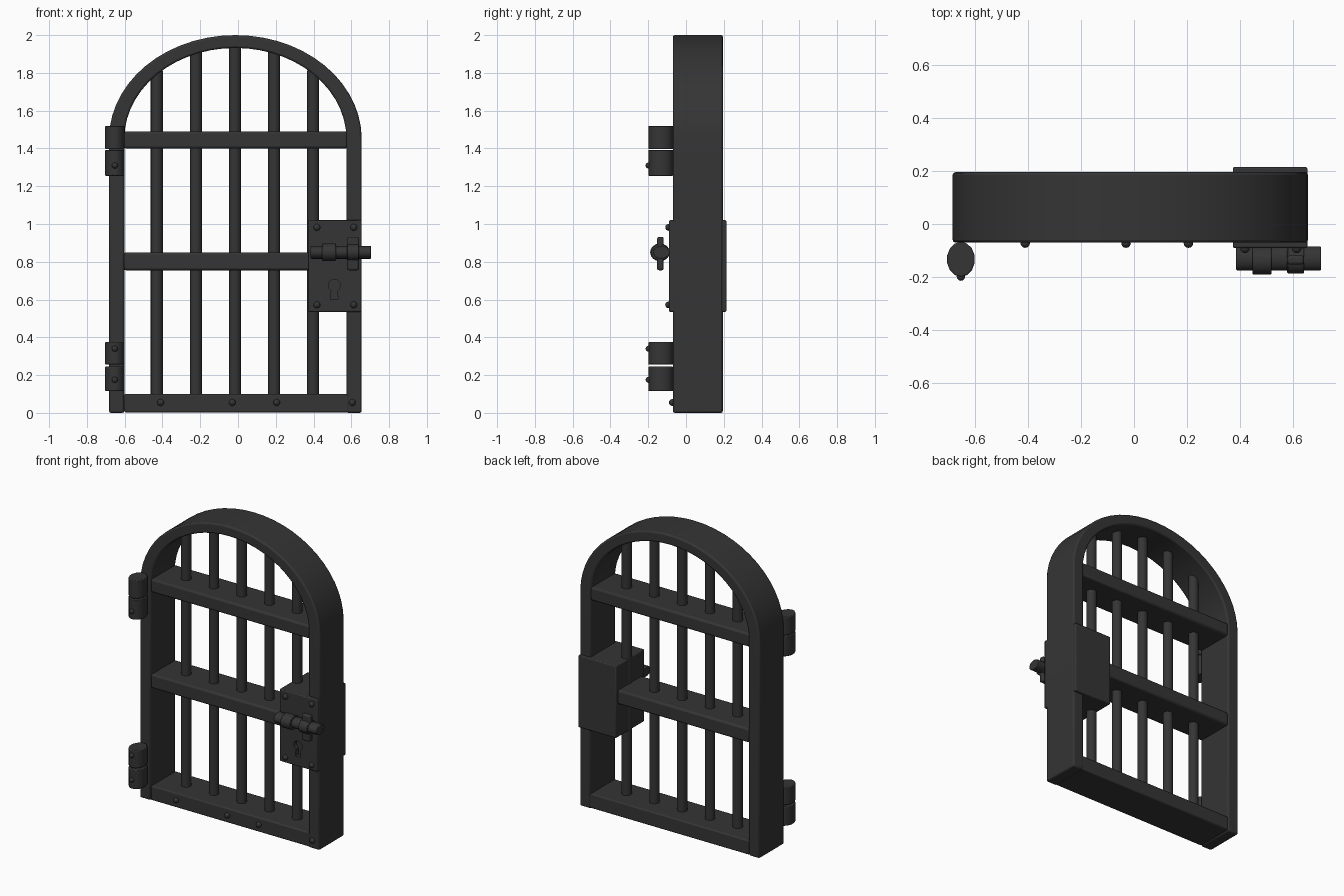
import bpy, bmesh, math
from mathutils import Matrix, Vector

if "Cube" in bpy.data.objects:
    bpy.data.objects.remove(bpy.data.objects["Cube"])

iron = bpy.data.materials.new("dark iron")
iron.diffuse_color = (0.035, 0.035, 0.035, 1)
iron.use_nodes = True
iron.node_tree.nodes["Principled BSDF"].inputs["Base Color"].default_value = iron.diffuse_color

Y0, Y1 = -0.07, 0.195          # front and back of the gate
YC = (Y0 + Y1) / 2
CX, SPRING = -0.014, 1.45      # arch centre and spring height


def finish(bm, name, bevel=0.0, smooth=True):
    bmesh.ops.recalc_face_normals(bm, faces=bm.faces)
    me = bpy.data.meshes.new(name)
    bm.to_mesh(me)
    bm.free()
    ob = bpy.data.objects.new(name, me)
    bpy.context.collection.objects.link(ob)
    me.materials.append(iron)
    bpy.ops.object.select_all(action='DESELECT')
    bpy.context.view_layer.objects.active = ob
    ob.select_set(True)
    if smooth:
        bpy.ops.object.shade_smooth_by_angle(angle=math.radians(35))
    if bevel:
        m = ob.modifiers.new("bevel", 'BEVEL')
        m.width, m.segments, m.limit_method = bevel, 2, 'ANGLE'
        m.angle_limit = math.radians(40)
    return ob


def box(name, x, y, z, bevel=0.008):
    bm = bmesh.new()
    bmesh.ops.create_cube(bm, size=1)
    for v in bm.verts:
        v.co = Vector([(r[0] + r[1]) / 2 + c * (r[1] - r[0]) for r, c in zip((x, y, z), v.co)])
    return finish(bm, name, bevel)


def rod(name, centre, rx, ry, length, axis='Z', sides=16, bevel=0.0):
    bm = bmesh.new()
    bmesh.ops.create_cone(bm, cap_ends=True, segments=sides, radius1=1, radius2=1, depth=1)
    rot = Matrix.Rotation(math.pi / 2, 4, 'Y') if axis == 'X' else Matrix.Identity(4)
    bm.transform(Matrix.Translation(centre) @ rot @ Matrix.Diagonal((rx, ry, length, 1)))
    return finish(bm, name, bevel)


def rivet(name, x, y, z, r=0.018):
    bm = bmesh.new()
    bmesh.ops.create_uvsphere(bm, u_segments=12, v_segments=8, radius=r)
    bm.transform(Matrix.Translation((x, y, z)))
    finish(bm, name)


def extrude_y(bm, depth):
    res = bmesh.ops.extrude_face_region(bm, geom=bm.faces[:])
    bmesh.ops.translate(bm, vec=(0, depth, 0),
                        verts=[v for v in res['geom'] if isinstance(v, bmesh.types.BMVert)])


def outline(rx, rz, n=28):
    pts = [(CX - rx, 0.0)]
    for i in range(n + 1):
        a = math.pi * (1 - i / n)
        pts.append((CX + rx * math.cos(a), SPRING + rz * math.sin(a)))
    return pts + [(CX + rx, 0.0)]


# Arched frame with both stiles
bm = bmesh.new()
outer = [bm.verts.new((x, Y0, z)) for x, z in outline(0.669, 0.55)]
inner = [bm.verts.new((x, Y0, z)) for x, z in outline(0.588, 0.482)]
for i in range(len(outer) - 1):
    bm.faces.new((outer[i], outer[i + 1], inner[i + 1], inner[i]))
extrude_y(bm, Y1 - Y0)
finish(bm, "arched_frame", 0.01)

# Rails
box("bottom_rail", (-0.603, 0.65), (Y0 + 0.002, Y1 - 0.002), (0.003, 0.10))
box("middle_rail", (-0.605, 0.58), (Y0 + 0.004, Y1 - 0.004), (0.755, 0.85), 0.012)
box("upper_rail", (-0.605, 0.58), (Y0 + 0.004, Y1 - 0.004), (1.40, 1.49), 0.012)

# Upright bars, ending inside the arch
for i in range(5):
    x = -0.43 + i * 0.207
    top = SPRING + 0.482 * math.sqrt(1 - ((x - CX) / 0.588) ** 2) + 0.02
    rod("upright_bar", (x, YC, (0.05 + top) / 2), 0.032, 0.032, top - 0.05)

# Hinges: pairs of knuckles
for z0, z1 in ((0.115, 0.245), (0.255, 0.375), (1.255, 1.393), (1.397, 1.52)):
    rod("hinge_knuckle", (-0.652, -0.133, (z0 + z1) / 2), 0.053, 0.066, z1 - z0, sides=14, bevel=0.005)
for z in (0.175, 0.34, 1.31):
    rivet("hinge_rivet", -0.652, -0.198, z, 0.016)

# Bottom rail rivets
for x in (-0.41, -0.03, 0.205, 0.605):
    rivet("rail_rivet", x, Y0 - 0.002, 0.055)

# Lock case with keyhole cut into the front
case = box("lock_case", (0.372, 0.653), (-0.09, 0.214), (0.535, 1.02), 0.006)
bm = bmesh.new()
pts = [(0.49, 0.60), (0.53, 0.60)]
for i in range(13):
    a = math.radians(-60 + i * 25)
    pts.append((0.51 + 0.032 * math.cos(a), 0.675 + 0.032 * math.sin(a)))
bm.faces.new([bm.verts.new((x, -0.12, z)) for x, z in pts])
extrude_y(bm, 0.06)
cutter = finish(bm, "keyhole_cutter", smooth=False)
cutter.hide_render = True
cutter.hide_set(True)
cut = case.modifiers.new("keyhole", 'BOOLEAN')
cut.object, cut.operation, cut.solver = cutter, 'DIFFERENCE', 'EXACT'
for x in (0.418, 0.613):
    for z in (0.572, 0.982):
        rivet("lock_rivet", x, -0.092, z)

# Sliding bolt with collar and keeper strap
rod("bolt", (0.545, -0.13, 0.85), 0.034, 0.045, 0.32, 'X', bevel=0.004)
rod("bolt_collar", (0.482, -0.138, 0.85), 0.047, 0.052, 0.072, 'X', bevel=0.004)
rod("keeper_ring", (0.609, -0.136, 0.85), 0.044, 0.05, 0.064, 'X', bevel=0.004)
box("keeper_strap", (0.577, 0.641), (-0.153, -0.118), (0.755, 0.932), 0.01)
